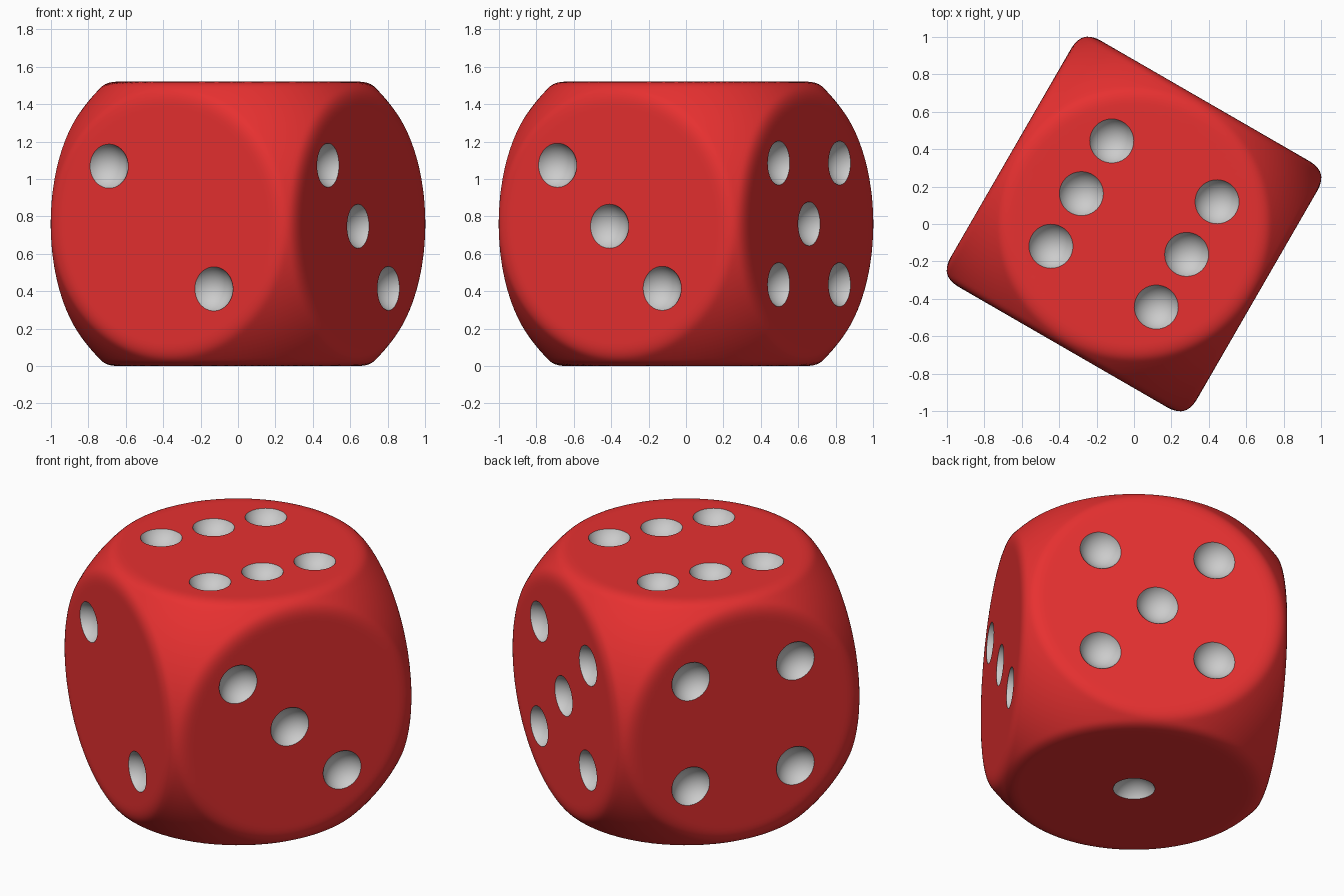
import bpy, bmesh, math
from mathutils import Vector, Matrix

if "Cube" in bpy.data.objects:
    bpy.data.objects.remove(bpy.data.objects["Cube"])

H = 0.76            # half side of the cube
R = 1.034           # radius of the ball that rounds the corners
K = 0.04            # softness of the blend between flat and round
PIP, DEPTH = 0.118, 0.075
PR = (PIP**2 + DEPTH**2) / (2 * DEPTH)   # radius of the pip hollow
S = 0.325           # pip spacing
TURN = Matrix.Translation((0, 0, H)) @ Matrix.Rotation(math.radians(-30), 4, 'Z')


def material(name, colour):
    m = bpy.data.materials.new(name)
    m.diffuse_color = colour
    m.use_nodes = True
    m.node_tree.nodes["Principled BSDF"].inputs["Base Color"].default_value = m.diffuse_color
    return m


def add_object(name, bm):
    me = bpy.data.meshes.new(name)
    bm.to_mesh(me)
    bm.free()
    ob = bpy.data.objects.new(name, me)
    bpy.context.collection.objects.link(ob)
    return ob


def soft_min(a, b):
    h = max(K - abs(a - b), 0) / K
    return min(a, b) - h * h * K / 4


# Body: a cube softly trimmed by a ball
bm = bmesh.new()
bmesh.ops.create_cube(bm, size=2 * H)
bmesh.ops.subdivide_edges(bm, edges=bm.edges[:], cuts=63, use_grid_fill=True)
for v in bm.verts:
    v.co = v.co.normalized() * soft_min(v.co.length, R)
bm.transform(TURN)
die = add_object("die", bm)
die.data.materials.append(material("red", (0.8, 0.03, 0.03, 1)))
die.data.materials.append(material("pip_white", (0.8, 0.8, 0.8, 1)))

# Pips on each face: normal, across, up, positions
X, Y, Z = Vector((1, 0, 0)), Vector((0, 1, 0)), Vector((0, 0, 1))
corners = [(a, b) for a in (-S, S) for b in (-S, S)]
faces = [
    (Z, X, Y, [(a, b) for a in (-S, S) for b in (-S, 0, S)]),
    (-Z, X, Y, [(0, 0)]),
    (-Y, X, Z, [(-0.357, 0.308), (0.29, -0.348)]),
    (Y, X, Z, corners + [(0, 0)]),
    (X, Y, Z, [(-0.354, 0.313), (-0.033, -0.013), (0.292, -0.345)]),
    (-X, Y, Z, corners),
]
centres = [TURN @ (n * (H + PR - DEPTH) + u * a + w * b)
           for n, u, w, spots in faces for a, b in spots]

# Hollow the pips out
bm = bmesh.new()
for c in centres:
    bmesh.ops.create_uvsphere(bm, u_segments=40, v_segments=24, radius=PR,
                              matrix=Matrix.Translation(c))
cutter = add_object("pip_cutter", bm)
cutter.hide_render = True
mod = die.modifiers.new("pips", 'BOOLEAN')
mod.operation = 'DIFFERENCE'
mod.solver = 'EXACT'
mod.object = cutter
bpy.context.view_layer.objects.active = die
die.select_set(True)
bpy.ops.object.modifier_apply(modifier=mod.name)
bpy.data.objects.remove(cutter)

# Colour the hollows: their faces look at the pip centre
for p in die.data.polygons:
    p.material_index = 0
    for c in centres:
        d = c - p.center
        if d.length < PR * 1.02 and d.dot(p.normal) > PR * 0.9:
            p.material_index = 1
            break

bpy.ops.object.shade_smooth_by_angle(angle=math.radians(35))
